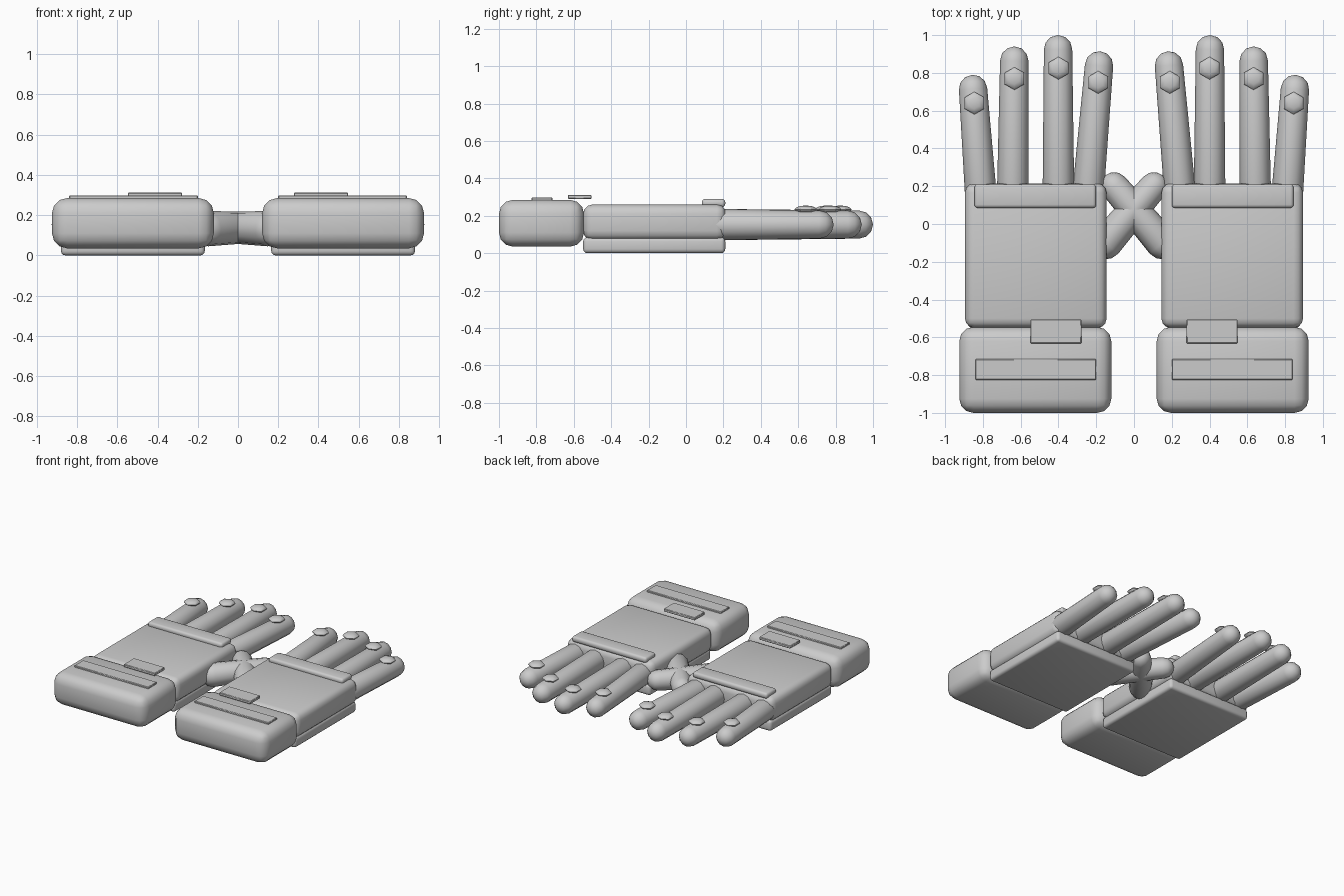
import bpy, bmesh, math
from mathutils import Vector

cube = bpy.data.objects.get("Cube")
if cube:
    bpy.data.objects.remove(cube, do_unlink=True)

grey = bpy.data.materials.new("light_grey")
grey.use_nodes = True
GREY = (0.6, 0.6, 0.6, 1)
grey.diffuse_color = GREY
grey.node_tree.nodes["Principled BSDF"].inputs["Base Color"].default_value = GREY


def finish(name, bm, angle=40):
    """Turn a bmesh into a smooth-shaded object mirrored to the other hand."""
    bmesh.ops.recalc_face_normals(bm, faces=bm.faces)
    mesh = bpy.data.meshes.new(name)
    bm.to_mesh(mesh)
    bm.free()
    mesh.materials.append(grey)
    ob = bpy.data.objects.new(name, mesh)
    bpy.context.collection.objects.link(ob)
    bpy.ops.object.select_all(action='DESELECT')
    ob.select_set(True)
    bpy.context.view_layer.objects.active = ob
    bpy.ops.object.shade_smooth_by_angle(angle=math.radians(angle))
    mirror = ob.modifiers.new("other_hand", 'MIRROR')
    mirror.use_mirror_merge = False
    return ob


def rounded_box(name, low, high, radius, segments=3):
    low, high = Vector(low), Vector(high)
    bm = bmesh.new()
    bmesh.ops.create_cube(bm, size=1)
    size = high - low
    for v in bm.verts:
        v.co = (low + high) / 2 + Vector(a * b for a, b in zip(v.co, size))
    bmesh.ops.bevel(bm, geom=bm.edges[:], offset=radius, segments=segments,
                    profile=0.5, affect='EDGES')
    return finish(name, bm)


def capsule(name, start, end, r_start, r_end, sides=12, steps=3):
    """Tapered finger with rounded ends, centred on the line start-end."""
    start, end = Vector(start), Vector(end)
    axis = (end - start).normalized()
    side = axis.cross(Vector((0, 0, 1))).normalized()
    up = side.cross(axis)
    bm = bmesh.new()
    rings = []
    arc = [math.pi / 2 * i / steps for i in range(steps)]
    profile = [(start, -r_start * math.sin(a), r_start * math.cos(a)) for a in reversed(arc)]
    profile += [(end, r_end * math.sin(a), r_end * math.cos(a)) for a in arc]
    for base, along, r in profile:
        ring = []
        for k in range(sides):
            t = 2 * math.pi * k / sides
            ring.append(bm.verts.new(base + axis * along
                                     + side * r * math.cos(t) + up * r * math.sin(t)))
        rings.append(ring)
    for a, b in zip(rings, rings[1:]):
        for k in range(sides):
            n = (k + 1) % sides
            bm.faces.new((a[k], a[n], b[n], b[k]))
    for ring, tip in ((rings[0], start - axis * r_start), (rings[-1], end + axis * r_end)):
        pole = bm.verts.new(tip)
        for k in range(sides):
            bm.faces.new((ring[k], ring[(k + 1) % sides], pole))
    return finish(name, bm, 50)


def fingertip_stud(name, x, y):
    bm = bmesh.new()
    bmesh.ops.create_uvsphere(bm, u_segments=6, v_segments=6, radius=1)
    for v in bm.verts:
        v.co = Vector((x + v.co.x * 0.06, y + v.co.y * 0.06, 0.233 + v.co.z * 0.022))
    return finish(name, bm)


# Cuff, hand and palm padding
rounded_box("cuff", (0.12, -1, 0.035), (0.925, -0.545, 0.285), 0.075)
rounded_box("hand", (0.145, -0.55, 0.07), (0.895, 0.215, 0.26), 0.05)
rounded_box("palm_pad", (0.165, -0.55, 0), (0.88, 0.21, 0.085), 0.022)
rounded_box("knuckle_bar", (0.2, 0.085, 0.245), (0.845, 0.21, 0.29), 0.018)

# Strap and tag on the back of the cuff
rounded_box("cuff_strap", (0.2, -0.825, 0.275), (0.84, -0.715, 0.298), 0.004, 1)
rounded_box("cuff_tag", (0.278, -0.632, 0.29), (0.548, -0.505, 0.312), 0.004, 1)

# Fingers: base x, tip x, tip y, stud x, stud y
FINGERS = {
    "index": (0.245, 0.185, 0.915, 0.19, 0.75),
    "middle": (0.4, 0.402, 1.0, 0.4, 0.825),
    "ring": (0.642, 0.634, 0.94, 0.633, 0.77),
    "little": (0.81, 0.852, 0.79, 0.845, 0.64),
}
for finger, (base_x, tip_x, tip_y, stud_x, stud_y) in FINGERS.items():
    capsule(finger + "_finger", (base_x, 0.14, 0.153), (tip_x, tip_y - 0.075, 0.153),
            0.084, 0.075)
    fingertip_stud(finger + "_stud", stud_x, stud_y)

# Thumbs cross between the hands
capsule("thumb", (0.15, -0.1, 0.133), (-0.105, 0.2, 0.14), 0.088, 0.075)
